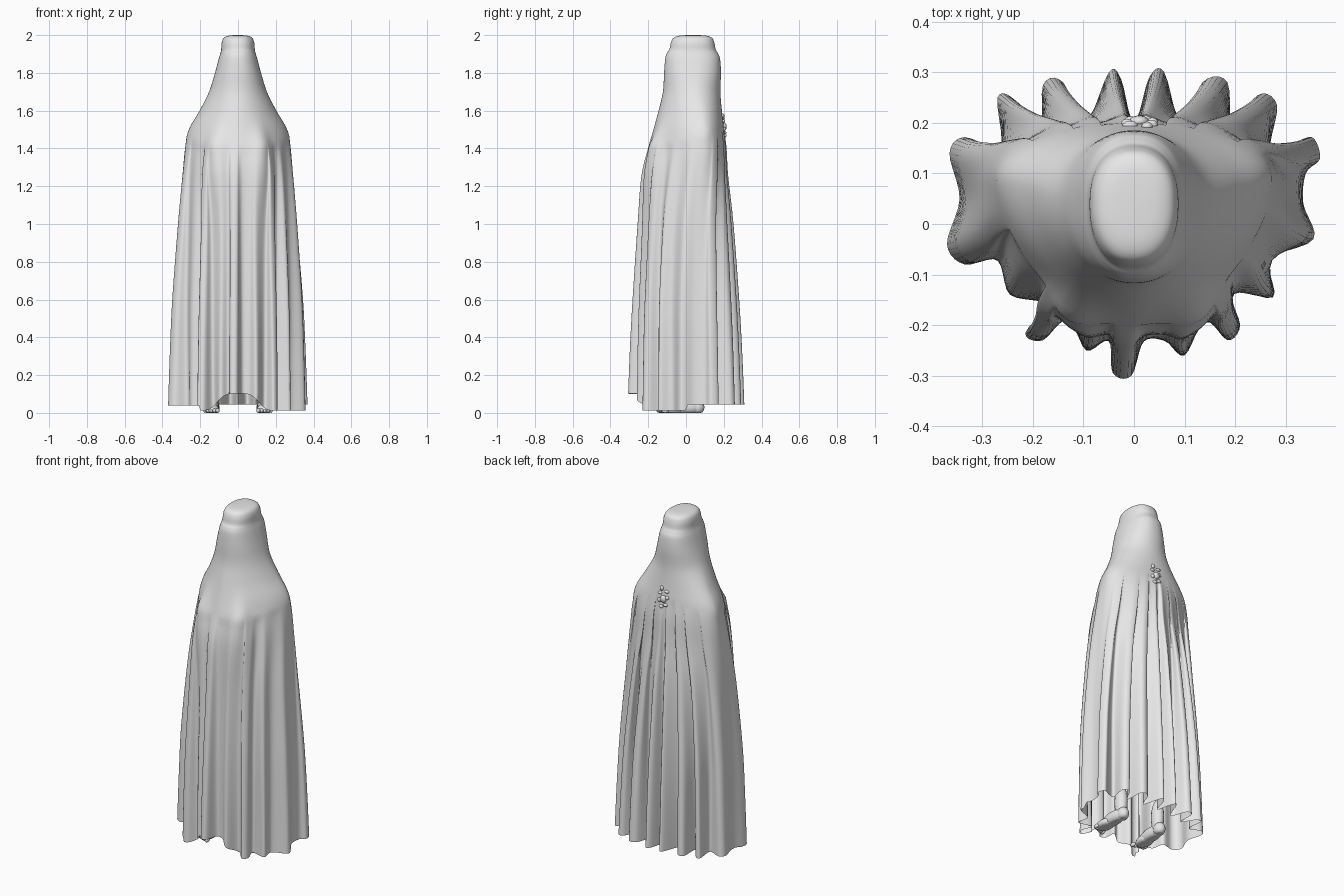
import bpy, bmesh, math
from mathutils import Vector

if "Cube" in bpy.data.objects:
    bpy.data.objects.remove(bpy.data.objects["Cube"])

cloth = bpy.data.materials.new("light_grey")
cloth.diffuse_color = (0.8, 0.8, 0.8, 1)
cloth.use_nodes = True
cloth.node_tree.nodes["Principled BSDF"].inputs["Base Color"].default_value = cloth.diffuse_color


def finish(name, bm, angle=60):
    bmesh.ops.recalc_face_normals(bm, faces=bm.faces)
    me = bpy.data.meshes.new(name)
    bm.to_mesh(me)
    bm.free()
    ob = bpy.data.objects.new(name, me)
    bpy.context.collection.objects.link(ob)
    me.materials.append(cloth)
    bpy.ops.object.select_all(action='DESELECT')
    ob.select_set(True)
    bpy.context.view_layer.objects.active = ob
    bpy.ops.object.shade_smooth_by_angle(angle=math.radians(angle))
    return ob


def spline(pts, steps, closed):
    """Catmull-Rom samples through points of any dimension."""
    n = len(pts)
    at = (lambda i: pts[i % n]) if closed else (lambda i: pts[max(0, min(n - 1, i))])
    out = []
    for i in range(n if closed else n - 1):
        for s in range(steps):
            t = s / steps
            out.append([0.5 * (2*b + (c-a)*t + (2*a-5*b+4*c-d)*t*t + (3*b-a-3*c+d)*t**3)
                        for a, b, c, d in zip(at(i-1), at(i), at(i+1), at(i+2))])
    if not closed:
        out.append(list(pts[-1]))
    return out


# Body outline: height, half width, front y, back y, centre y, squareness
BODY = [(0.0, .370, -.305, .300, .05, 2.1), (0.3, .362, -.295, .290, .05, 2.1),
        (0.6, .350, -.280, .275, .05, 2.1), (1.0, .322, -.255, .248, .06, 2.0),
        (1.25, .300, -.236, .222, .08, 1.85), (1.4, .283, -.200, .214, .09, 1.75),
        (1.5, .260, -.172, .202, .09, 1.75), (1.6, .203, -.145, .190, .075, 1.85),
        (1.7, .153, -.122, .182, .05, 2.0), (1.8, .122, -.116, .185, .04, 2.2),
        (1.875, .102, -.110, .180, .04, 2.3), (1.905, .093, -.101, .168, .04, 2.3),
        (1.925, .089, -.088, .157, .04, 2.3), (1.96, .086, -.080, .150, .04, 2.3),
        (1.985, .075, -.066, .138, .04, 2.3), (1.997, .050, -.035, .108, .04, 2.3),
        (2.0, .012, .020, .055, .04, 2.0)]

# Pleated hem outline, counter-clockwise
HEM = [(.355, -.03), (.335, .04), (.34, .10), (.368, .13), (.352, .172), (.31, .155),
       (.27, .15), (.283, .235), (.245, .255), (.195, .175), (.185, .28), (.135, .28),
       (.095, .19), (.06, .30), (.03, .29), (.0, .195), (-.025, .285), (-.05, .30),
       (-.10, .19), (-.14, .28), (-.18, .275), (-.185, .175), (-.235, .245), (-.27, .25),
       (-.265, .15), (-.335, .172), (-.365, .14), (-.345, .05), (-.37, -.04), (-.335, -.08),
       (-.265, -.07), (-.245, -.14), (-.165, -.15), (-.215, -.215), (-.18, -.23),
       (-.13, -.185), (-.095, -.25), (-.05, -.23), (-.042, -.295), (-.005, -.30),
       (.02, -.23), (.06, -.23), (.10, -.26), (.14, -.19), (.185, -.23), (.21, -.20),
       (.19, -.13), (.275, -.145), (.27, -.07)]


def radius(row, a):
    """Distance to the smooth body outline in direction a."""
    z, w, front, back, cy, n = row
    c, s = math.cos(a), math.sin(a)
    depth = back - cy if s > 0 else cy - front
    if s > 0:
        n = max(n, 2.0)
    return ((abs(c) / w) ** n + (abs(s) / depth) ** n) ** (-1 / n)


# Draped cloak: smooth at the shoulders, pleats deepening towards the hem,
# with two front corners where the cloth hangs off the folded arms
bm = bmesh.new()
hem = spline(HEM, 5, True)
corner = math.atan2(-.29, .14)
rings = []
for row in spline(BODY, 5, False):
    z, cy = row[0], row[4]
    ring = []
    for hx, hy in hem:
        a = math.atan2(hy - .05, hx)
        start = 1.46 + .06 * math.sin(a)
        fold = max(0, (start - z) / start) ** 0.6
        ratio = math.hypot(hx, hy - .05) / radius(BODY[0], a)
        r = radius(row, a) * (1 + fold * (ratio - 1))
        off = abs(math.atan2(-abs(math.sin(a)), abs(math.cos(a))) - corner)
        if a < 0:
            reach = .11 if z > 1.38 else .35
            r *= 1 + .13 * (1 - fold) * math.exp(-(off / .2) ** 2 - ((z - 1.38) / reach) ** 2)
        lift = .045
        if hy < .0:
            lift = .012 + .09 * math.exp(-(hx / .12) ** 4)
            if hx < -.2:
                lift = .04
        ring.append(bm.verts.new((r * math.cos(a), cy + r * math.sin(a),
                                  z + lift * max(0, 1 - z / 2) ** 3)))
    rings.append(ring)
count = len(hem)
for lo, hi in zip(rings, rings[1:]):
    for i in range(count):
        j = (i + 1) % count
        bm.faces.new((lo[i], lo[j], hi[j], hi[i]))
bm.faces.new(rings[-1])
finish("cloak", bm, 75)


def blob(bm, centre, size, seg=16):
    made = bmesh.ops.create_uvsphere(bm, u_segments=seg, v_segments=seg // 2, radius=1)
    for v in made["verts"]:
        v.co = Vector(centre) + Vector([p * s for p, s in zip(v.co, size)])
        v.co.z = max(v.co.z, 0.0)


# Bare feet with toes and ankles under the hem
for side, label in ((-1, "left"), (1, "right")):
    bm = bmesh.new()
    blob(bm, (side * .14, -.075, .018), (.042, .065, .030))
    blob(bm, (side * .135, -.01, .030), (.036, .10, .042))
    blob(bm, (side * .13, .06, .03), (.032, .038, .04))
    blob(bm, (side * .13, .045, .11), (.034, .040, .11))
    for k in range(5):
        blob(bm, (side * (.108 + k * .017), -.138 + k * .007, .012),
             (.011 - k * .0008, .020, .013), 10)
    finish(label + "_foot", bm)

# Knotted ornament on the upper back
bm = bmesh.new()
blob(bm, (.01, .203, 1.515), (.020, .012, .022), 12)
for dx, dz, w, h in ((-.018, .045, .016, .009), (.016, .058, .012, .014),
                     (.024, .030, .014, .009), (-.024, .010, .012, .012),
                     (.026, -.012, .012, .012), (-.016, -.032, .015, .010),
                     (.012, -.046, .014, .010)):
    blob(bm, (.01 + dx, .200 - dz * .12, 1.515 + dz), (w, .010, h), 10)
finish("back_ornament", bm)
